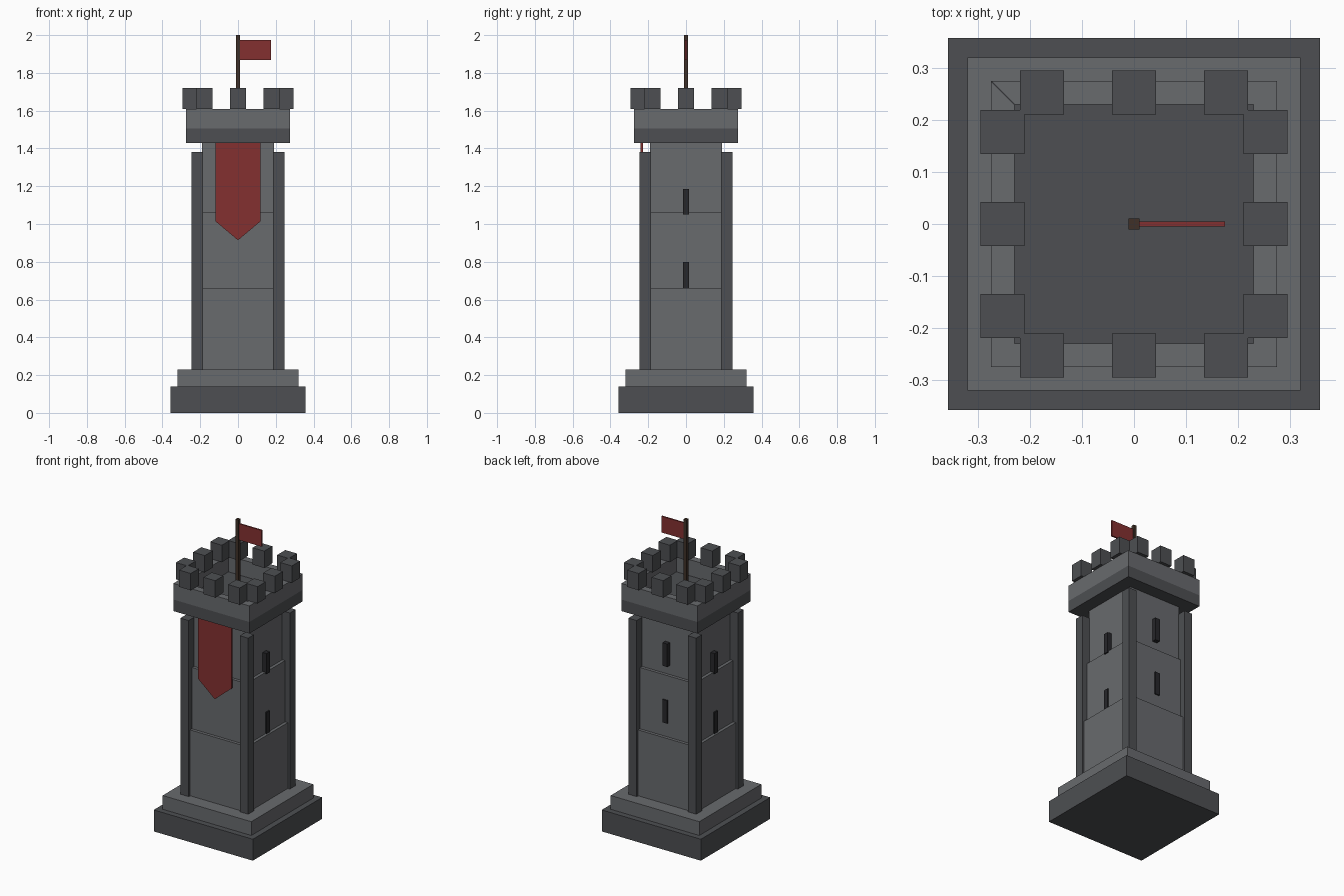
import bpy, bmesh
from math import radians
from mathutils import Matrix

if "Cube" in bpy.data.objects:
    bpy.data.objects.remove(bpy.data.objects["Cube"])


def material(name, color):
    m = bpy.data.materials.new(name)
    m.diffuse_color = (*color, 1)
    m.use_nodes = True
    m.node_tree.nodes["Principled BSDF"].inputs["Base Color"].default_value = m.diffuse_color
    return m


DARK = material("dark_stone", (0.075, 0.078, 0.085))
STONE = material("light_stone", (0.14, 0.145, 0.155))
RED = material("red_cloth", (0.23, 0.03, 0.03))
WOOD = material("wood", (0.05, 0.03, 0.02))
SLIT = material("slit_shadow", (0.02, 0.02, 0.023))


def prism(name, outline, lo, hi, mat, axis="z", turn=0):
    """Extrude a 2D outline along z, or along y for outlines drawn in xz."""
    bm = bmesh.new()
    pts = [(a, b, lo) if axis == "z" else (a, lo, b) for a, b in outline]
    face = bm.faces.new([bm.verts.new(p) for p in pts])
    out = bmesh.ops.extrude_face_region(bm, geom=[face])["geom"]
    step = (0, 0, hi - lo) if axis == "z" else (0, hi - lo, 0)
    bmesh.ops.translate(bm, vec=step, verts=[v for v in out if isinstance(v, bmesh.types.BMVert)])
    bmesh.ops.rotate(bm, verts=bm.verts, matrix=Matrix.Rotation(radians(turn), 3, "Z"))
    bmesh.ops.recalc_face_normals(bm, faces=bm.faces)
    me = bpy.data.meshes.new(name)
    bm.to_mesh(me)
    bm.free()
    me.materials.append(mat)
    ob = bpy.data.objects.new(name, me)
    bpy.context.collection.objects.link(ob)
    return ob


def box(name, x0, x1, y0, y1, z0, z1, mat, turn=0):
    return prism(name, [(x0, y0), (x1, y0), (x1, y1), (x0, y1)], z0, z1, mat, turn=turn)


def block(name, r, z0, z1, mat):
    return box(name, -r, r, -r, r, z0, z1, mat)


# Stepped base and three shaft tiers
block("base_plinth", 0.358, 0, 0.14, DARK)
block("base_step", 0.32, 0.14, 0.23, STONE)
block("shaft_lower", 0.23, 0.23, 0.66, STONE)
block("shaft_middle", 0.21, 0.66, 1.06, STONE)
block("shaft_upper", 0.19, 1.06, 1.43, STONE)

# Battlement floor slab
block("battlement_floor", 0.275, 1.43, 1.505, DARK)

# Corner pillars, parapet walls and merlons on all four sides
for i in range(4):
    t = 90 * i
    box(f"corner_pillar_{i}", 0.185, 0.245, 0.185, 0.245, 0.23, 1.38, DARK, t)
    prism(f"parapet_wall_{i}", [(-0.275, -0.275), (0.275, -0.275), (0.23, -0.23), (-0.23, -0.23)],
          1.505, 1.61, STONE, turn=t)
    for j, x in enumerate((-0.177, 0, 0.177)):
        box(f"merlon_{i}_{j}", x - 0.042, x + 0.042, -0.295, -0.211, 1.61, 1.72, DARK, t)

# Arrow slits on the right, back and left walls
for side, t, spans in (("right", 90, ((0.66, 0.80), (1.05, 1.185))),
                       ("back", 180, ((0.75, 0.90), (1.12, 1.27))),
                       ("left", 270, ((0.66, 0.80), (1.05, 1.185)))):
    for j, (z0, z1) in enumerate(spans):
        box(f"arrow_slit_{side}_{j}", -0.017, 0.017, -0.218, -0.18, z0, z1, SLIT, t)

# Hanging banner, flagpole and flag
prism("banner", [(-0.12, 1.43), (0.12, 1.43), (0.12, 1.015), (0, 0.914), (-0.12, 1.015)],
      -0.24, -0.228, RED, axis="y")
box("flagpole", -0.011, 0.011, -0.011, 0.011, 1.505, 2.0, WOOD)
box("flag", 0.01, 0.175, -0.005, 0.005, 1.867, 1.973, RED)
